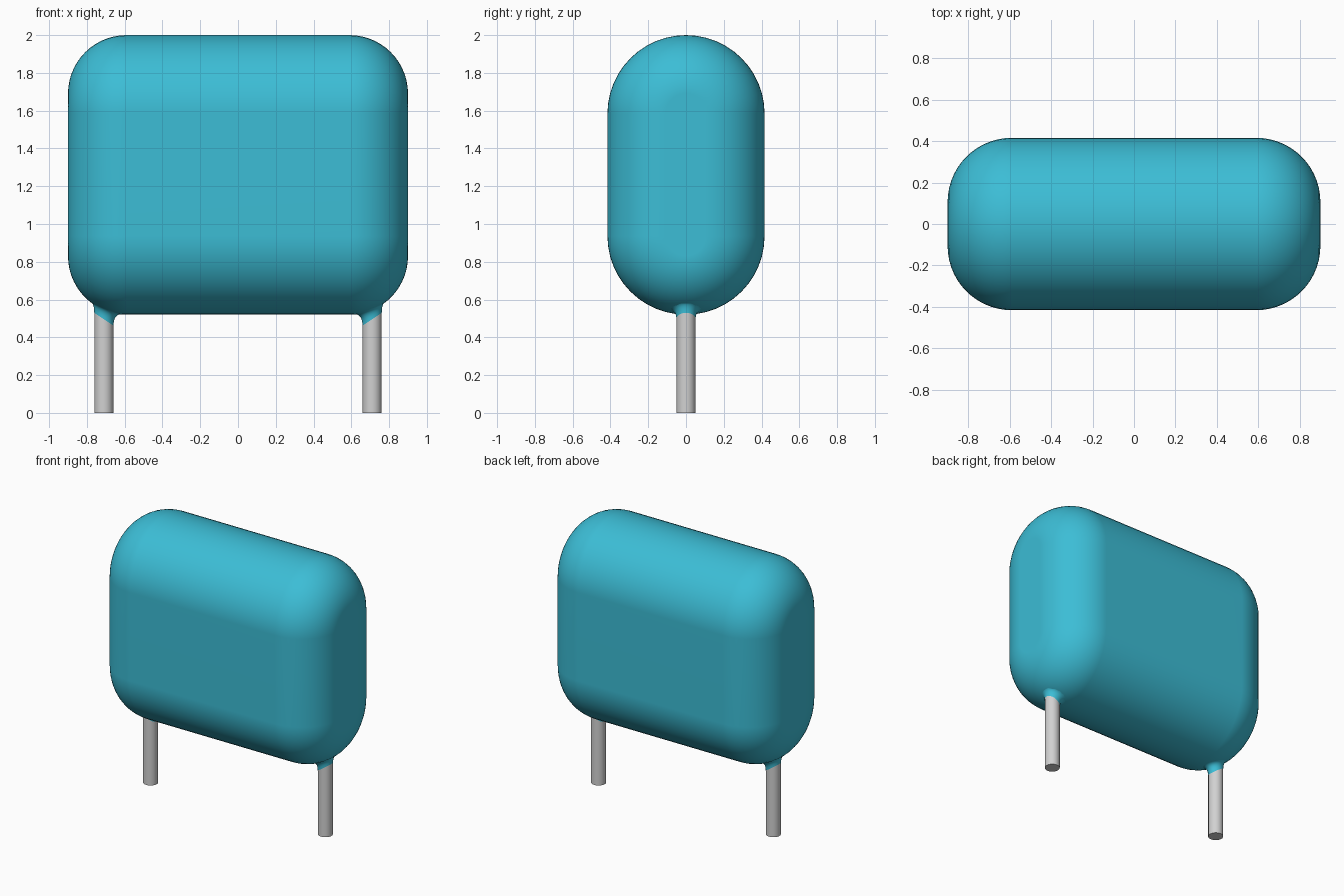
import bpy, bmesh, math

cube = bpy.data.objects.get("Cube")
if cube:
    bpy.data.objects.remove(cube, do_unlink=True)

HALF_X, RADIUS, FILLET = 0.90, 0.416, 0.31    # body half length, end radius, edge fillet
Z_LOW, Z_HIGH = 0.936, 1.584                  # arc centres of the stadium section
LEG_X, LEG_R = 0.71, 0.05


def material(name, color, roughness):
    mat = bpy.data.materials.new(name)
    mat.diffuse_color = color
    mat.use_nodes = True
    bsdf = mat.node_tree.nodes["Principled BSDF"]
    bsdf.inputs["Base Color"].default_value = color
    bsdf.inputs["Roughness"].default_value = roughness
    return mat


teal = material("teal coating", (0.045, 0.51, 0.67, 1), 0.45)
metal = material("grey metal", (0.64, 0.64, 0.64, 1), 0.4)


def loft(name, rings, mat, caps=True):
    """Skin a list of closed rings of points into one smooth object."""
    bm = bmesh.new()
    loops = [[bm.verts.new(p) for p in ring] for ring in rings]
    for a, b in zip(loops, loops[1:]):
        for i in range(len(a)):
            j = (i + 1) % len(a)
            bm.faces.new((a[i], a[j], b[j], b[i]))
    if caps:
        bm.faces.new(loops[0])
        bm.faces.new(loops[-1])
    bmesh.ops.recalc_face_normals(bm, faces=bm.faces)
    mesh = bpy.data.meshes.new(name)
    bm.to_mesh(mesh)
    bm.free()
    mesh.materials.append(mat)
    obj = bpy.data.objects.new(name, mesh)
    bpy.context.collection.objects.link(obj)
    bpy.ops.object.select_all(action='DESELECT')
    obj.select_set(True)
    bpy.context.view_layer.objects.active = obj
    bpy.ops.object.shade_smooth_by_angle(angle=math.radians(40))
    # Keeps the large flat sides evenly shaded beside the rounded edges
    normals = obj.modifiers.new("Weighted Normals", 'WEIGHTED_NORMAL')
    normals.keep_sharp = True
    return obj


def section_radius(x):
    """Radius of the stadium section at distance x from the middle."""
    s = max(0.0, min(1.0, (abs(x) - HALF_X + FILLET) / FILLET))
    return RADIUS - FILLET + FILLET * math.sqrt(1 - s * s)


def stadium(x, r, steps=24):
    """Upright stadium-shaped ring at x."""
    ring = []
    for centre, start in ((Z_HIGH, 0), (Z_LOW, math.pi)):
        for i in range(steps + 1):
            a = start + math.pi * i / steps
            ring.append((x, r * math.cos(a), centre + r * math.sin(a)))
    return ring


def underside(x, y):
    return Z_LOW - math.sqrt(section_radius(x) ** 2 - y * y)


# Body: stadium sections swept along x, with rounded ends
half = []
for i in range(15):
    t = math.pi / 2 * i / 14
    half.append((HALF_X - FILLET + FILLET * math.sin(t),
                 RADIUS - FILLET + FILLET * math.cos(t)))
sections = [(-x, r) for x, r in reversed(half)] + half
loft("body", [stadium(x, r) for x, r in sections], teal)


def circle(x, r, z, n=32):
    return [(x + r * math.cos(2 * math.pi * i / n),
             r * math.sin(2 * math.pi * i / n), z) for i in range(n)]


def collar_ring(side, t, n=32):
    """Ring of the flared coating, t = 0 on the leg and 1 on the body."""
    ring = []
    for i in range(n):
        a = 2 * math.pi * i / n
        c, s = math.cos(a), math.sin(a)       # c = 1 on the outer side
        leg = LEG_R + 0.001
        edge = leg + 0.033 - 0.019 * c
        z0 = 0.496 + 0.034 * c
        z1 = underside(LEG_X + leg * c, leg * s)
        z2 = underside(LEG_X + edge * c, edge * s) + 0.002
        r = (1 - t * t) * leg + t * t * edge
        z = (1 - t) ** 2 * z0 + 2 * t * (1 - t) * z1 + t * t * z2
        ring.append((side * (LEG_X + r * c), r * s, z))
    return ring


# Legs and the coating flared down onto them
for side, label in ((1, "left"), (-1, "right")):
    loft(label + "_leg", [circle(side * LEG_X, LEG_R, z) for z in (0, 0.65)], metal)
    loft(label + "_collar", [collar_ring(side, k / 8) for k in range(9)], teal, caps=False)
